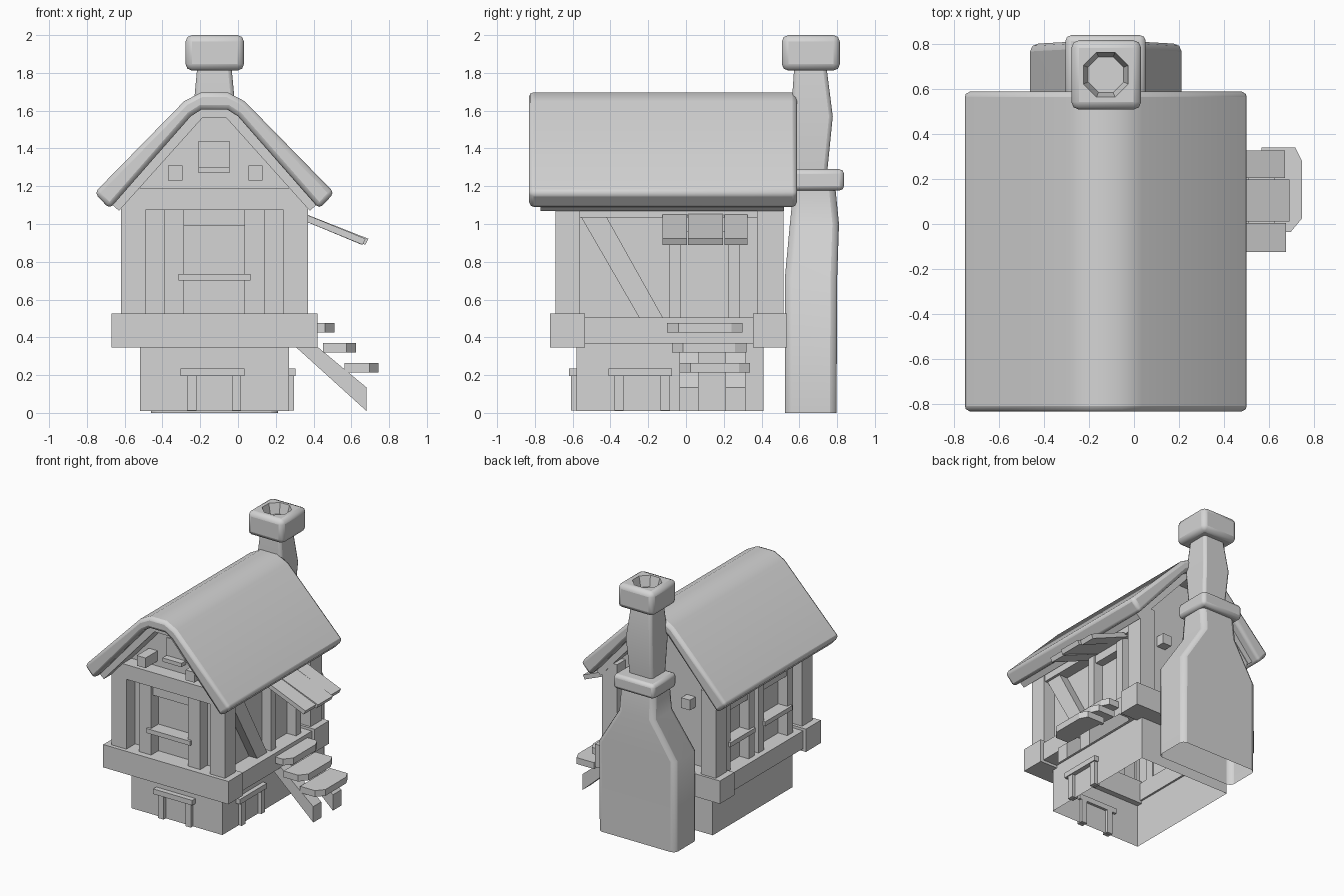
import bpy
import bmesh
from math import radians, cos, sin, pi
from mathutils import Matrix

cube = bpy.data.objects.get("Cube")
if cube:
    bpy.data.objects.remove(cube)

grey = bpy.data.materials.new("plain grey")
grey.use_nodes = True
grey.diffuse_color = (0.66, 0.66, 0.66, 1)
grey.node_tree.nodes["Principled BSDF"].inputs["Base Color"].default_value = (0.66, 0.66, 0.66, 1)

MID = -0.125  # x of the house's centre line


def finish(name, bm, bevel=0, segments=1, smooth=False):
    """Turn a bmesh into an object with optional bevel and smooth shading."""
    bmesh.ops.recalc_face_normals(bm, faces=bm.faces[:])
    mesh = bpy.data.meshes.new(name)
    bm.to_mesh(mesh)
    bm.free()
    mesh.materials.append(grey)
    obj = bpy.data.objects.new(name, mesh)
    bpy.context.collection.objects.link(obj)
    if bevel:
        mod = obj.modifiers.new("bevel", "BEVEL")
        mod.width, mod.segments = bevel, segments
        mod.limit_method, mod.angle_limit = "ANGLE", radians(40)
    if smooth:
        bpy.ops.object.select_all(action="DESELECT")
        obj.select_set(True)
        bpy.context.view_layer.objects.active = obj
        bpy.ops.object.shade_smooth_by_angle(angle=radians(50))
    return obj


def box(name, x, y, z, bevel=0, smooth=False):
    """Box from (min, max) pairs."""
    bm = bmesh.new()
    bmesh.ops.create_cube(bm, size=1)
    spans = (x, y, z)
    size = Matrix.Diagonal([b - a for a, b in spans] + [1])
    centre = Matrix.Translation([(a + b) / 2 for a, b in spans])
    bm.transform(centre @ size)
    return finish(name, bm, bevel, 2, smooth)


def extrude(bm, face, offset):
    """Extrude a face by an offset and return the new vertices."""
    new = bmesh.ops.extrude_face_region(bm, geom=[face])["geom"]
    verts = [v for v in new if isinstance(v, bmesh.types.BMVert)]
    bmesh.ops.translate(bm, vec=offset, verts=verts)
    return verts


def prism(name, points, axis, lo, hi, bevel=0, smooth=False, open_below=None):
    """Extrude a profile along y (points are x, z) or along x (points are y, z)."""
    bm = bmesh.new()
    place = (lambda a, b, t: (a, t, b)) if axis == "y" else (lambda a, b, t: (t, a, b))
    face = bm.faces.new([bm.verts.new(place(a, b, lo)) for a, b in points])
    extrude(bm, face, (0, hi - lo, 0) if axis == "y" else (hi - lo, 0, 0))
    if open_below is not None:
        low = [f for f in bm.faces if all(v.co.z < open_below for v in f.verts)]
        bmesh.ops.delete(bm, geom=low, context="FACES_ONLY")
    return finish(name, bm, bevel, 2, smooth)


def mirrored(half):
    """Complete a right-hand half profile (listed upward) across the centre line."""
    return [(MID + u, z) for u, z in half] + [(MID - u, z) for u, z in reversed(half)]


# Hollow house body, from the stone base up to the gables
prism("house_body", mirrored([(0.395, 0.01), (0.395, 1.2), (0.065, 1.57)]), "y", -0.58, 0.41, open_below=0.1)

# Small frames on the base
box("base_front_lintel", (-0.305, 0.035), (-0.62, -0.56), (0.195, 0.235))
for i, x in enumerate((-0.245, -0.008)):
    box(f"base_front_leg_{i}", (x - 0.024, x + 0.024), (-0.61, -0.56), (0.012, 0.2))
box("base_side_lintel", (0.25, 0.305), (-0.41, -0.075), (0.195, 0.235))
for i, y in enumerate((-0.355, -0.11)):
    box(f"base_side_leg_{i}", (0.25, 0.297), (y - 0.024, y + 0.024), (0.012, 0.2))

# Sill beams around the floor
box("front_sill_beam", (-0.67, 0.42), (-0.72, -0.535), (0.345, 0.525))
box("back_sill_beam", (-0.67, 0.42), (0.355, 0.535), (0.345, 0.525))

# Corner posts, side beams and plates on both sides
for side, s in (("left", 1), ("right", -1)):
    def span(a, b):
        return tuple(sorted((MID + s * a, MID + s * b)))
    for end, y in (("front", (-0.69, -0.56)), ("back", (0.375, 0.515))):
        box(f"{end}_{side}_corner_post", span(0.365, 0.495), y, (0.5, 1.19))
    box(f"{side}_sill_beam", span(0.38, 0.52), (-0.54, 0.36), (0.365, 0.505))
    box(f"{side}_wall_plate", span(0.38, 0.485), (-0.57, 0.4), (1.035, 1.14))

# Front framing
box("front_tie_beam", (-0.49, 0.24), (-0.69, -0.57), (1.075, 1.19))
for i, x in enumerate((-0.34, 0.087)):
    box(f"front_post_{i}", (x - 0.053, x + 0.053), (-0.67, -0.57), (0.5, 1.08))
box("front_window_lintel", (-0.29, 0.035), (-0.65, -0.57), (0.99, 1.08))
box("front_window_shelf", (-0.315, 0.065), (-0.69, -0.57), (0.7, 0.735))

# Protruding beam ends, high on the front gable and lower on the back
for i, x in enumerate((-0.332, 0.093)):
    box(f"front_beam_end_{i}", (x - 0.038, x + 0.038), (-0.73, -0.57), (1.23, 1.31))
    box(f"back_beam_end_{i}", (x - 0.038, x + 0.038), (0.4, 0.48), (0.98, 1.06))

# Attic window
box("attic_pane", (-0.21, -0.045), (-0.588, -0.57), (1.29, 1.44))
box("attic_sill", (-0.21, -0.045), (-0.64, -0.57), (1.27, 1.3))

# Door side: diagonal brace and door frame
brace = [(-0.56, 1.045), (-0.425, 1.045), (-0.12, 0.5), (-0.245, 0.5)]
prism("diagonal_brace", brace, "x", 0.26, 0.34)
for i, y in enumerate((-0.058, 0.255)):
    box(f"door_jamb_{i}", (0.26, 0.35), (y - 0.032, y + 0.032), (0.5, 1.04))
box("door_head", (0.26, 0.335), (-0.03, 0.23), (0.96, 1.04))

# Window side: posts, lintels and shelves
for i, y in enumerate((-0.44, -0.08, 0.04, 0.34)):
    box(f"window_post_{i}", (-0.6, -0.51), (y - 0.035, y + 0.035), (0.5, 1.04))
for i, (a, b) in enumerate(((-0.42, -0.12), (0.04, 0.31))):
    box(f"window_lintel_{i}", (-0.59, -0.51), (a, b), (0.97, 1.04))
    box(f"window_shelf_{i}", (-0.62, -0.51), (a - 0.02, b + 0.02), (0.7, 0.735))

# Roof: thick rounded covering over a thin under layer
roof = mirrored([(0.555, 1.08), (0.125, 1.57), (0.07, 1.605)])
roof += [(MID - u, z) for u, z in ((0.635, 1.165), (0.16, 1.65), (0.07, 1.697))]
roof += [(MID + u, z) for u, z in ((0.07, 1.697), (0.16, 1.65), (0.635, 1.165))]
prism("roof", roof, "y", -0.832, 0.588, 0.025, True)
lining = mirrored([(0.505, 1.07), (0.065, 1.56)])
lining += [(MID - u, z) for u, z in ((0.545, 1.105), (0.12, 1.58), (0.065, 1.61))]
lining += [(MID + u, z) for u, z in ((0.065, 1.61), (0.12, 1.58), (0.545, 1.105))]
prism("roof_lining", lining, "y", -0.77, 0.52)

# Awning of three planks over the door
for i, (a, b, reach) in enumerate(((-0.125, 0.005, 0.675), (0.01, 0.197, 0.69), (0.203, 0.325, 0.67))):
    plank = [(0.27, 1.05), (reach - 0.015, 0.89), (reach, 0.922), (0.27, 1.087)]
    prism(f"awning_plank_{i}", plank, "y", a, b)

# Entrance steps on two sloping stringers
for i, (a, b) in enumerate(((-0.035, 0.065), (0.21, 0.315))):
    prism(f"stringer_{i}", [(0.31, 0.345), (0.68, 0.01), (0.68, 0.135), (0.33, 0.425)], "y", a, b)


def step(name, x0, x1, y0, y1, z):
    """Plank with clipped outer corners."""
    bm = bmesh.new()
    outline = [(x0, y0), (x1 - 0.05, y0), (x1, y0 + 0.06), (x1, y1 - 0.06), (x1 - 0.03, y1), (x0, y1)]
    extrude(bm, bm.faces.new([bm.verts.new((x, y, z)) for x, y in outline]), (0, 0, 0.05))
    finish(name, bm)


step("top_step", 0.34, 0.51, -0.1, 0.3, 0.425)
step("middle_step", 0.45, 0.625, -0.075, 0.32, 0.32)
step("bottom_step", 0.565, 0.745, -0.035, 0.34, 0.215)


def stack(name, rings, bevel):
    """Loft of rectangles: (half width, y min, y max, z), open at both ends."""
    bm = bmesh.new()
    loops = [[bm.verts.new((MID + sx * w, y, z)) for sx, y in ((-1, a), (1, a), (1, b), (-1, b))]
             for w, a, b, z in rings]
    for low, high in zip(loops, loops[1:]):
        for k in range(4):
            bm.faces.new((low[k], low[k - 1], high[k - 1], high[k]))
    return finish(name, bm, bevel, 2, True)


# Chimney: wide hearth, tapering neck, collar, stem and hollow cap
stack("chimney_hearth", [(0.336, 0.523, 0.797, 0), (0.336, 0.523, 0.8, 0.71), (0.155, 0.55, 0.81, 1.0),
                         (0.15, 0.57, 0.79, 1.2)], 0.035)
box("chimney_collar", (-0.304, 0.052), (0.55, 0.837), (1.177, 1.29), 0.025, True)
stack("chimney_stem", [(0.1, 0.57, 0.745, 1.25), (0.115, 0.555, 0.777, 1.57), (0.088, 0.575, 0.74, 1.86)], 0.02)

cap = box("chimney_cap", (-0.278, 0.032), (0.507, 0.815), (1.812, 2.0), 0.035, True)
hole = bmesh.new()
ring = [hole.verts.new((MID + 0.085 * cos((k + 0.5) * pi / 4), 0.662 + 0.085 * sin((k + 0.5) * pi / 4), 1.92))
        for k in range(8)]
rim = extrude(hole, hole.faces.new(ring), (0, 0, 0.09))
flue = Matrix.Translation((-MID, -0.662, 0))
bmesh.ops.scale(hole, vec=(1.3, 1.3, 1), space=flue, verts=rim)
cutter = finish("flue_cutter", hole)
cutter.hide_render = True
cutter.hide_set(True)
cut = cap.modifiers.new("flue", "BOOLEAN")
cut.operation, cut.object, cut.solver = "DIFFERENCE", cutter, "EXACT"
